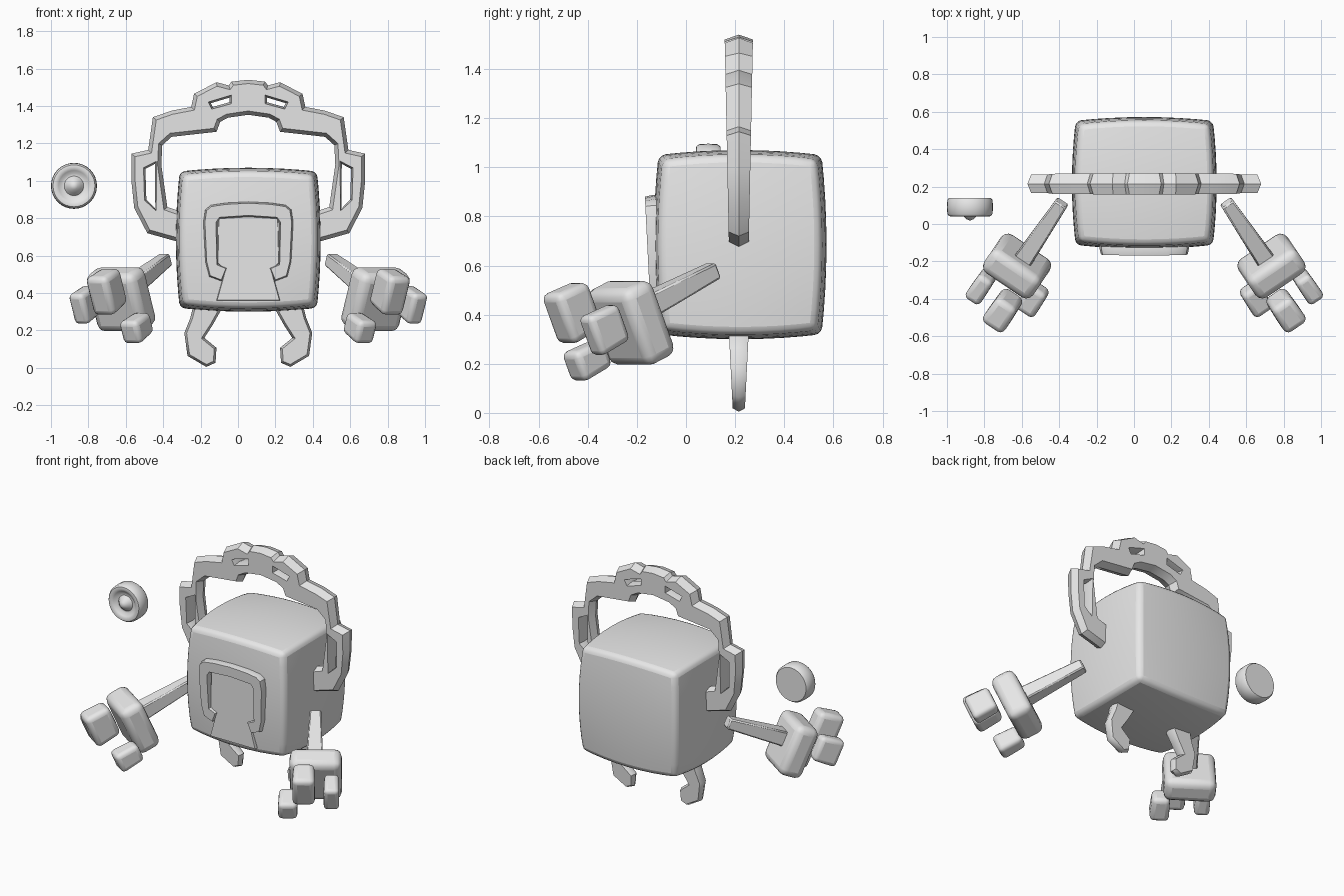
import bpy, bmesh, math
from mathutils import Vector, Matrix

if "Cube" in bpy.data.objects:
    bpy.data.objects.remove(bpy.data.objects["Cube"])

CX, CY = 0.055, 0.215          # symmetry plane of the figure, hoop plane
grey = bpy.data.materials.new("light_grey")
grey.diffuse_color = (0.8, 0.8, 0.8, 1)
grey.use_nodes = True
grey.node_tree.nodes["Principled BSDF"].inputs["Base Color"].default_value = grey.diffuse_color


def finish(bm, name, bevel=0.0, segments=2, mirror=False, angle=35, loc=(CX, 0, 0)):
    bmesh.ops.recalc_face_normals(bm, faces=bm.faces)
    mesh = bpy.data.meshes.new(name)
    bm.to_mesh(mesh)
    bm.free()
    ob = bpy.data.objects.new(name, mesh)
    bpy.context.collection.objects.link(ob)
    ob.location = loc
    mesh.materials.append(grey)
    if bevel:
        b = ob.modifiers.new("bevel", 'BEVEL')
        b.width, b.segments, b.limit_method = bevel, segments, 'ANGLE'
        b.angle_limit = math.radians(40)
    if mirror:
        ob.modifiers.new("mirror", 'MIRROR').use_mirror_merge = False
    bpy.ops.object.select_all(action='DESELECT')
    ob.select_set(True)
    bpy.context.view_layer.objects.active = ob
    bpy.ops.object.shade_smooth_by_angle(angle=math.radians(angle))
    return ob


def both(half):
    """Closed outline from a half outline that starts and ends on u = 0."""
    return half + [(-u, z) for u, z in reversed(half) if u > 0]


def inset(loop, d):
    out = []
    for i, p in enumerate(loop):
        a = (p - loop[i - 1]).normalized()
        b = (loop[(i + 1) % len(loop)] - p).normalized()
        n = Vector((-a.y - b.y, a.x + b.x))
        out.append(p + n * (d / max(1 + a.dot(b), 0.6)))
    return out


def plate(name, loops, y, half, rim, slope=0.0, angle=35, mirror=False):
    """Upright plate with a ridged rim; the first loop is the outline, the rest are holes."""
    bm = bmesh.new()
    caps = [[], []]
    for k, pts in enumerate(loops):
        loop = [Vector(p) for p in pts]
        area = sum(loop[i - 1].cross(p) for i, p in enumerate(loop))
        if (area > 0) == (k > 0):
            loop.reverse()
        inner = inset(loop, rim if k == 0 else rim * 0.5)
        rings = []
        for side, ring in ((-1, inner), (0, loop), (1, inner)):
            rings.append([bm.verts.new((p.x, y + side * half(p.y) + slope * (p.y - 0.67), p.y))
                          for p in ring])
        n = len(loop)
        for r, s in zip(rings, rings[1:]):
            for i in range(n):
                j = (i + 1) % n
                bm.faces.new((r[i], r[j], s[j], s[i]))
        for cap, r in zip(caps, (rings[0], rings[2])):
            cap += [bm.edges.get((r[i], r[(i + 1) % n])) for i in range(n)]
    for cap, ny in zip(caps, (-1, 1)):
        bmesh.ops.triangle_fill(bm, edges=cap, use_beauty=True, normal=(0, ny, 0))
    return finish(bm, name, angle=angle, mirror=mirror)


# Body: a box with gently swollen sides
bm = bmesh.new()
bmesh.ops.create_cube(bm, size=2)
bmesh.ops.subdivide_edges(bm, edges=bm.edges, cuts=7, use_grid_fill=True)
for v in bm.verts:
    x, y, z = v.co
    ex, ey, ez = (0.02 * (1 - c * c) for c in (x, y, z))
    v.co = (x * (0.347 + ey + ez), y * (0.312 + ex + ez), z * (0.345 + ex + ey))
finish(bm, "body", bevel=0.03, segments=3, angle=60, loc=(CX, 0.22, 0.685))

# Hoop over the body, with slots
hoop = both([(0, 1.54), (.09, 1.53), (.105, 1.51), (.17, 1.527), (.29, 1.465), (.305, 1.395),
             (.41, 1.375), (.51, 1.34), (.535, 1.165), (.625, 1.145), (.625, 1.0), (.61, .855),
             (.54, .72), (.38, .675), (.33, .68), (.33, .84), (.375, .84), (.433, .86),
             (.465, 1.085), (.46, 1.19), (.41, 1.235), (.17, 1.262), (.15, 1.315),
             (.11, 1.337), (0, 1.353)])
slots = []
for s in (1, -1):
    slots.append([(s * .50, 1.09), (s * .55, 1.064), (s * .545, .90), (s * .497, .85)])
    slots.append([(s * .10, 1.445), (s * .20, 1.415), (s * .19, 1.395), (s * .10, 1.42)])
plate("hoop", [hoop] + slots, CY, lambda z: 0.04 + 0.018 * (z - 0.67) / 0.87, 0.02)

# Hooked legs
leg = [(.145, .38), (.145, .31), (.19, .23), (.235, .16), (.17, .107), (.175, .027),
       (.225, .005), (.325, .064), (.342, .187), (.31, .267), (.295, .326), (.295, .38)]
plate("leg", [leg], CY, lambda z: 0.024 + 0.05 * z, 0.012, angle=50, mirror=True)

# Horseshoe frame and flat panel on the front
frame = both([(0, .888), (.12, .882), (.20, .87), (.23, .845), (.24, .78), (.23, .567),
              (.21, .487), (.14, .46), (.11, .535), (.16, .556), (.165, .775),
              (.15, .797), (0, .807)])
plate("front_frame", [frame], -0.122, lambda z: 0.035, 0.008, slope=-0.05)
panel = both([(0, .81), (.16, .80), (.165, .56), (.125, .52), (.17, .36), (0, .36)])
plate("front_panel", [panel], -0.122, lambda z: 0.013, 0.003)

# Arm frame: d along the arm, s sideways, u up
start, hand = Vector((.44, .115, .58)), Vector((.66, -.21, .41))
d = (hand - start).normalized()
s = d.cross(Vector((0, 0, 1))).normalized() * -1
u = s.cross(d).normalized()
if u.z < 0:
    u = -u
basis = Matrix((d, s, u)).transposed()


def arm_block(name, centre, size, bevel, taper=1.0, segments=3):
    """Box aligned to the arm; taper scales its end nearest the body."""
    bm = bmesh.new()
    bmesh.ops.create_cube(bm, size=2)
    for v in bm.verts:
        k = taper if v.co.x < 0 else 1.0
        local = Vector((v.co.x * size[0], v.co.y * size[1] * k, v.co.z * size[2] * k))
        v.co = Vector(centre) + basis @ local
    finish(bm, name, bevel=bevel, segments=segments, mirror=True, angle=50)


arm_block("arm", (start + hand) / 2, ((hand - start).length / 2, .052, .05), .008, .68, 1)
arm_block("palm", (.68, -.225, .367), (.078, .158, .168), .045)
arm_block("thumb", (.595, -.40, .215), (.08, .06, .066), .028, .9)
arm_block("large_finger", (.755, -.46, .41), (.085, .07, .112), .032, .92)
arm_block("small_finger", (.87, -.33, .34), (.08, .048, .088), .026, .92)

# Floating round button: turned profile of (radius, depth)
profile = [(0, .018), (.02, .026), (.038, .045), (.052, .062), (.066, .062), (.082, .048),
           (.097, .04), (.112, .042), (.121, .055), (.123, .09), (.121, .127),
           (.112, .14), (0, .14)]
bm = bmesh.new()
verts = [bm.verts.new((r, y, 0)) for r, y in profile]
edges = [bm.edges.new(p) for p in zip(verts, verts[1:])]
bmesh.ops.spin(bm, geom=verts + edges, cent=(0, 0, 0), axis=(0, 1, 0),
               angle=math.tau, steps=32)
bmesh.ops.remove_doubles(bm, verts=bm.verts, dist=1e-4)
finish(bm, "button", angle=45, loc=(-.877, 0, .973))
